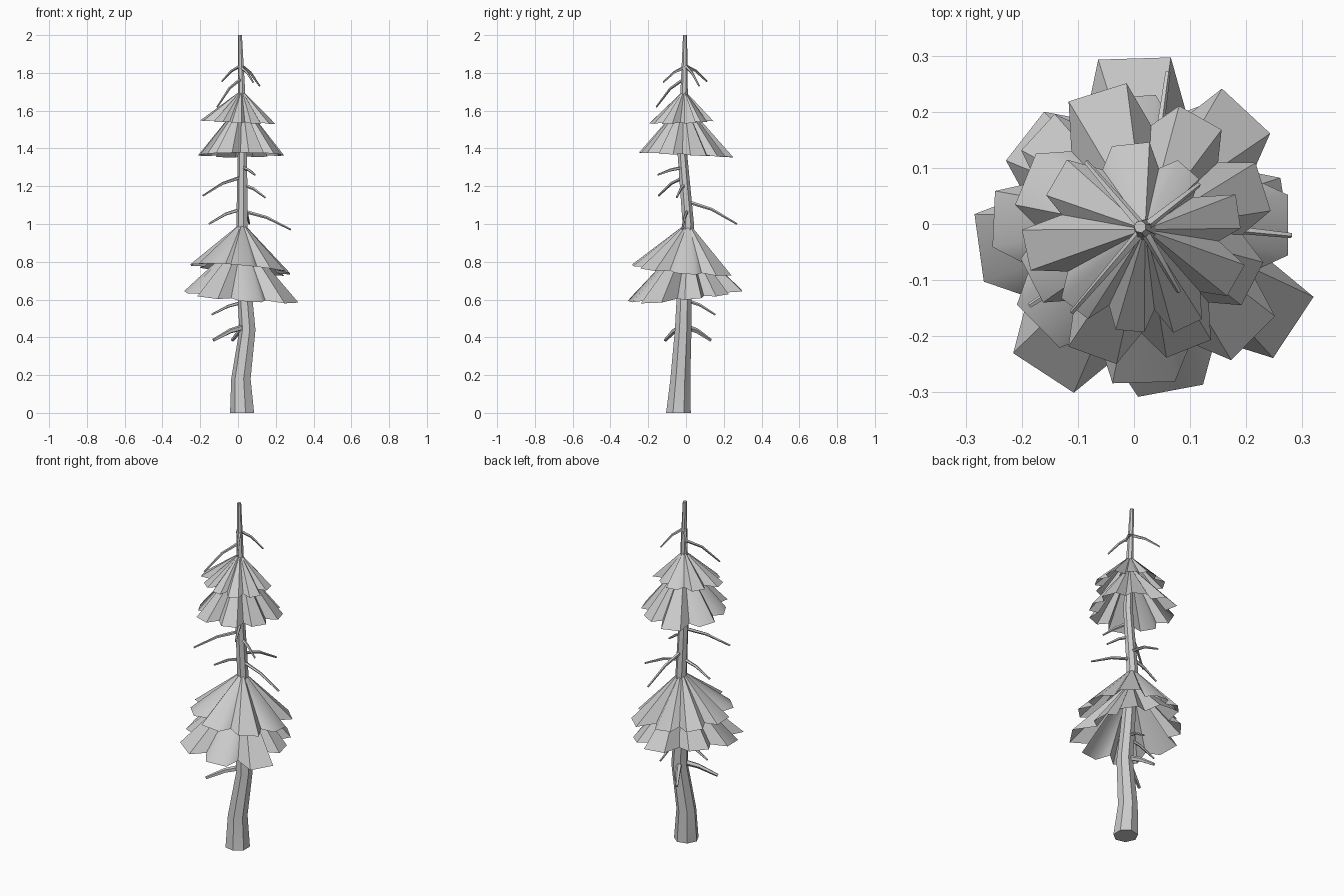
import bpy
import bmesh
import math
from mathutils import Vector

cube = bpy.data.objects.get("Cube")
if cube:
    bpy.data.objects.remove(cube, do_unlink=True)

grey = bpy.data.materials.new("plain_grey")
grey.use_nodes = True
colour = (0.6, 0.6, 0.6, 1)
grey.diffuse_color = colour
grey.node_tree.nodes["Principled BSDF"].inputs["Base Color"].default_value = colour


def finish(bm, name, angle):
    """Turn a bmesh into a shaded object."""
    mesh = bpy.data.meshes.new(name)
    bm.to_mesh(mesh)
    bm.free()
    mesh.materials.append(grey)
    obj = bpy.data.objects.new(name, mesh)
    bpy.context.collection.objects.link(obj)
    bpy.ops.object.select_all(action='DESELECT')
    obj.select_set(True)
    bpy.context.view_layer.objects.active = obj
    bpy.ops.object.shade_smooth_by_angle(angle=math.radians(angle))
    return obj


def add_tube(bm, points, radii, sides, upright=False):
    """Sweep a tapering ring along a path and cap both ends."""
    points = [Vector(p) for p in points]
    rings = []
    for i, (point, radius) in enumerate(zip(points, radii)):
        before = points[max(i - 1, 0)]
        after = points[min(i + 1, len(points) - 1)]
        along = Vector((0, 0, 1)) if upright else (after - before).normalized()
        across = along.cross(Vector((0, 1, 0)) if upright else Vector((0, 0, 1))).normalized()
        other = along.cross(across)
        ring = []
        for k in range(sides):
            turn = math.tau * k / sides
            offset = across * math.cos(turn) + other * math.sin(turn)
            ring.append(bm.verts.new(point + offset * radius))
        rings.append(ring)
    for low, high in zip(rings, rings[1:]):
        for k in range(sides):
            n = (k + 1) % sides
            bm.faces.new((low[k], low[n], high[n], high[k]))
    bm.faces.new(rings[0][::-1])
    bm.faces.new(rings[-1])
    bmesh.ops.recalc_face_normals(bm, faces=bm.faces)


# Crooked trunk: x, y, z, radius
trunk_path = [
    (.025, -.04, 0, .067), (.018, -.03, .18, .054), (.052, -.015, .44, .045),
    (.04, -.01, .6, .041), (.022, .012, 1, .031), (.025, -.02, 1.38, .026),
    (.02, -.01, 1.7, .02), (.011, -.005, 2, .011),
]
bm = bmesh.new()
add_tube(bm, [p[:3] for p in trunk_path], [p[3] for p in trunk_path], 7, upright=True)
finish(bm, "trunk", 40)


def trunk_at(height):
    """Centre of the trunk at a height."""
    for low, high in zip(trunk_path, trunk_path[1:]):
        if low[2] <= height <= high[2]:
            t = (height - low[2]) / (high[2] - low[2])
            return Vector(low[:3]).lerp(Vector(high[:3]), t)


def add_branches(name, branches, thickness):
    """Bare drooping twigs: start height on the trunk, then the tip."""
    bm = bmesh.new()
    for start_height, *tip in branches:
        start, tip = trunk_at(start_height), Vector(tip)
        bend = start.lerp(tip, .5)
        bend.z += .15 * (start.z - tip.z)
        add_tube(bm, (start, bend, tip), (thickness, thickness * .8, thickness * .5), 5)
    finish(bm, name, 40)


add_branches("top_branches", [
    (1.84, -.085, .11, 1.755), (1.84, .115, .07, 1.73),
    (1.77, -.11, -.157, 1.62), (1.83, .08, -.12, 1.75)], .009)
add_branches("middle_branches", [
    (1.25, -.185, -.145, 1.15), (1.3, .09, -.15, 1.26), (1.21, .145, -.05, 1.14),
    (1.08, -.155, 0, 1), (1.07, .28, -.02, .97), (1.12, .06, .27, 1)], .01)
add_branches("lower_branches", [
    (.59, -.14, 0, .52), (.6, .06, .155, .52)], .01)
add_branches("lowest_branches", [
    (.46, -.13, -.11, .385), (.46, -.03, .13, .385)], .017)


def add_canopy(name, apex_height, rim_height, tilt, lobes):
    """Open folded cone with blunt lobes: (angle, reach) for each lobe."""
    bm = bmesh.new()
    centre = trunk_at(apex_height)
    apex = bm.verts.new(centre)
    lobes = [(math.radians(angle), reach) for angle, reach in sorted(lobes)]

    def rim_vert(angle, reach, lift):
        x, y = reach * math.cos(angle), reach * math.sin(angle)
        z = rim_height + lift + tilt[0] * x + tilt[1] * y
        return bm.verts.new((x + .01, y - .003, z))

    rim = []
    for i, (angle, reach) in enumerate(lobes):
        next_angle, next_reach = lobes[(i + 1) % len(lobes)]
        gap = (next_angle - angle) % math.tau
        last_gap = (angle - lobes[i - 1][0]) % math.tau
        rim.append(rim_vert(angle - last_gap * .25, reach, 0))
        rim.append(rim_vert(angle + gap * .25, reach, 0))
        rim.append(rim_vert(angle + gap * .5, min(reach, next_reach) * .8, .005))
    for a, b in zip(rim, rim[1:] + rim[:1]):
        bm.faces.new((apex, a, b))
    finish(bm, name, 50)


# Four foliage tiers
add_canopy("crown_foliage", 1.71, 1.54, (-.04, .03), [
    (-168, .21), (-127, .19), (-95, .19), (-65, .2), (-30, .2),
    (8, .18), (48, .135), (95, .15), (152, .175)])
add_canopy("upper_foliage", 1.65, 1.365, (0, -.05), [
    (-152, .22), (-110, .25), (-68, .24), (-28, .23),
    (18, .235), (60, .225), (107, .255), (158, .225)])
add_canopy("middle_foliage", 1.01, .76, (-.09, -.08), [
    (-135, .26), (-88, .285), (-45, .29), (0, .27),
    (47, .285), (95, .235), (138, .25), (176, .265)])
add_canopy("lower_foliage", .93, .62, (-.08, .09), [
    (-173, .295), (-122, .32), (-80, .305), (-33, .335),
    (10, .265), (45, .275), (91, .305), (143, .265)])
